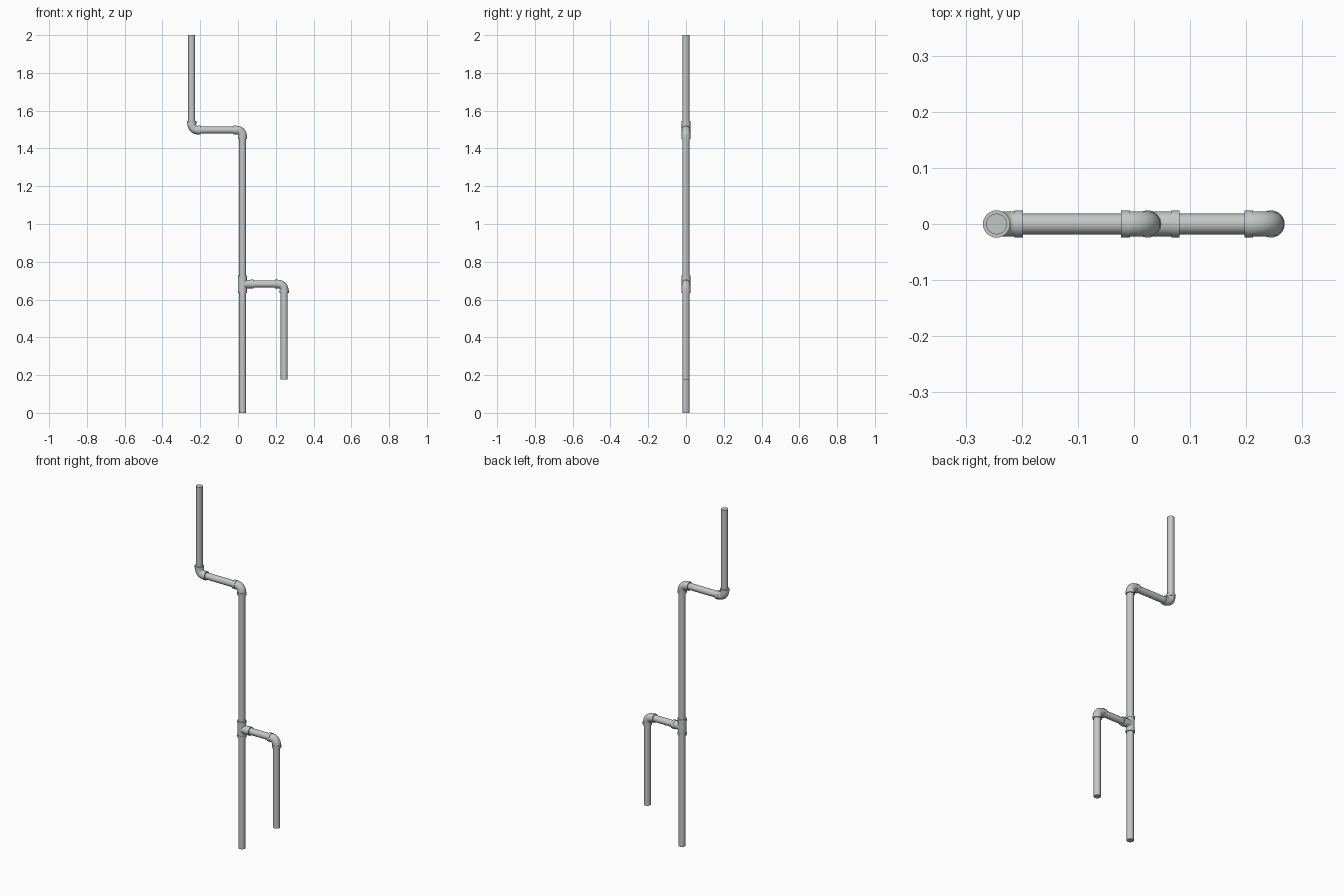
import bpy, bmesh, math
from mathutils import Vector

if "Cube" in bpy.data.objects:
    bpy.data.objects.remove(bpy.data.objects["Cube"])

SIDES = 32
R_PIPE, R_BODY, R_COLLAR = 0.0185, 0.0225, 0.0242
X_TOP, X_MAIN, X_SIDE = -0.245, 0.0245, 0.2445   # vertical pipe centres
Z_UP, Z_LOW = 1.497, 0.682                       # horizontal pipe heights
BEND, COL_IN, COL_OUT = 0.031, 0.032, 0.0475     # fitting offsets from the corner

grey = bpy.data.materials.new("pipe grey")
grey.diffuse_color = (0.56, 0.57, 0.57, 1)
grey.use_nodes = True
grey.node_tree.nodes["Principled BSDF"].inputs["Base Color"].default_value = grey.diffuse_color


def sweep(name, stations):
    """Round tube in the XZ plane through (position, tangent, radius) stations."""
    bm = bmesh.new()
    side = Vector((0, 1, 0))
    rings = []
    for pos, tan, r in stations:
        out = side.cross(tan)
        rings.append([bm.verts.new(pos + r * (math.cos(a) * side + math.sin(a) * out))
                      for a in (2 * math.pi * i / SIDES for i in range(SIDES))])
    for a, b in zip(rings, rings[1:]):
        for i in range(SIDES):
            j = (i + 1) % SIDES
            bm.faces.new((a[i], a[j], b[j], b[i]))
    bm.faces.new(rings[0])
    bm.faces.new(rings[-1])
    bmesh.ops.recalc_face_normals(bm, faces=bm.faces)
    mesh = bpy.data.meshes.new(name)
    bm.to_mesh(mesh)
    bm.free()
    mesh.materials.append(grey)
    ob = bpy.data.objects.new(name, mesh)
    bpy.context.collection.objects.link(ob)
    bpy.ops.object.select_all(action='DESELECT')
    ob.select_set(True)
    bpy.context.view_layer.objects.active = ob
    bpy.ops.object.shade_smooth_by_angle(angle=math.radians(35))
    return ob


def pipe(name, a, b, r=R_PIPE):
    a, b = Vector((a[0], 0, a[1])), Vector((b[0], 0, b[1]))
    t = (b - a).normalized()
    return sweep(name, [(a, t, r), (b, t, r)])


def elbow(name, x, z, dx, dz):
    """Quarter bend joining a run towards dx with a run towards dz, collar at each end."""
    c, u, v = Vector((x, 0, z)), Vector((dx, 0, 0)), Vector((0, 0, dz))
    st = [(c + u * d, -u, r) for d, r in ((COL_OUT, R_COLLAR), (COL_IN, R_COLLAR), (COL_IN, R_BODY))]
    for i in range(13):
        a = math.pi / 2 * i / 12
        st.append((c + u * BEND * (1 - math.sin(a)) + v * BEND * (1 - math.cos(a)),
                   -u * math.cos(a) + v * math.sin(a), R_BODY))
    st += [(c + v * d, v, r) for d, r in ((COL_IN, R_BODY), (COL_IN, R_COLLAR), (COL_OUT, R_COLLAR))]
    return sweep(name, st)


# straight pipes, ending inside the fittings
IN = 0.038
pipe("top_pipe", (X_TOP, Z_UP + IN), (X_TOP, 2.0))
pipe("upper_cross_pipe", (X_TOP + IN, Z_UP), (X_MAIN - IN, Z_UP))
pipe("main_pipe", (X_MAIN, 0.0), (X_MAIN, Z_UP - IN))
pipe("branch_cross_pipe", (X_MAIN + IN, Z_LOW), (X_SIDE - IN, Z_LOW))
pipe("branch_down_pipe", (X_SIDE, 0.177), (X_SIDE, Z_LOW - IN))

# elbows
elbow("top_elbow", X_TOP, Z_UP, 1, 1)
elbow("main_elbow", X_MAIN, Z_UP, -1, -1)
elbow("branch_elbow", X_SIDE, Z_LOW, -1, -1)

# tee: body, branch stub and three collars
pipe("tee_body", (X_MAIN, Z_LOW - 0.04), (X_MAIN, Z_LOW + 0.04), R_BODY)
pipe("tee_stub", (X_MAIN, Z_LOW), (X_MAIN + 0.05, Z_LOW), R_BODY)
for s, n in ((1, "upper"), (-1, "lower")):
    pipe(f"tee_{n}_collar", (X_MAIN, Z_LOW + s * 0.033), (X_MAIN, Z_LOW + s * 0.0465), R_COLLAR)
pipe("tee_side_collar", (X_MAIN + 0.0425, Z_LOW), (X_MAIN + 0.0565, Z_LOW), R_COLLAR)
